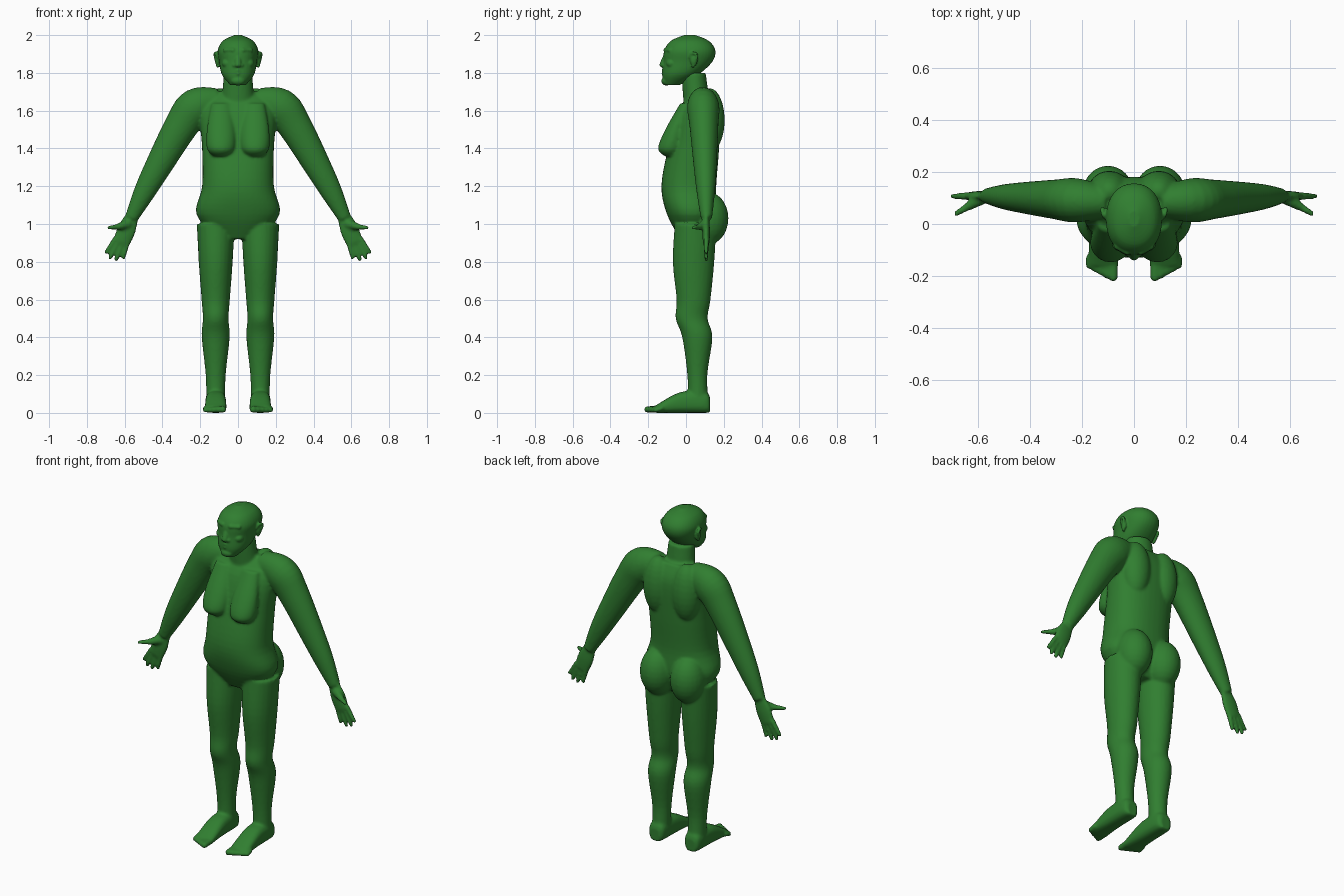
import bpy, bmesh, math
from mathutils import Vector, Matrix

cube = bpy.data.objects.get("Cube")
if cube:
    bpy.data.objects.remove(cube, do_unlink=True)

skin = bpy.data.materials.new("green_skin")
skin.use_nodes = True
color = (0.03, 0.21, 0.03, 1)
skin.diffuse_color = color
skin.node_tree.nodes["Principled BSDF"].inputs["Base Color"].default_value = color

X, Y, Z = Vector((1, 0, 0)), Vector((0, 1, 0)), Vector((0, 0, 1))


def catmull_rom(p, q, r, s, t):
    return q + t * (r - p + t * (2 * p - 5 * q + 4 * r - s + t * (3 * q - p - 3 * r + s))) / 2


def spline(stations, steps=5):
    """Smooth path through stations of (x, y, z, half width, half depth)."""
    padded = [stations[0], *stations, stations[-1]]
    out = []
    for group in zip(padded, padded[1:], padded[2:], padded[3:]):
        for step in range(steps):
            out.append([catmull_rom(*values, step / steps) for values in zip(*group)])
    return out + [stations[-1]]


def signed_power(value, exponent):
    return math.copysign(abs(value) ** exponent, value)


def loft(bm, stations, side=X, along=None, power=2, mirror=False, sides=24):
    """Closed tube of superelliptic rings; mirror adds the other side."""
    rings = spline(stations)
    centers = [Vector(ring[:3]) for ring in rings]
    last = len(rings) - 1
    for sign in ((1, -1) if mirror else (1,)):
        loops = []
        for i, (center, ring) in enumerate(zip(centers, rings)):
            width, depth = ring[3:]
            tangent = along or (centers[min(i + 1, last)] - centers[max(i - 1, 0)]).normalized()
            u = (side - tangent * side.dot(tangent)).normalized()
            v = tangent.cross(u)
            loop = []
            for k in range(sides):
                angle = math.tau * k / sides
                p = (center + u * width * signed_power(math.cos(angle), 2 / power)
                     + v * depth * signed_power(math.sin(angle), 2 / power))
                loop.append(bm.verts.new((p.x * sign, p.y, p.z)))
            loops.append(loop)
        for lower, upper in zip(loops, loops[1:]):
            for k in range(sides):
                bm.faces.new((lower[k - 1], lower[k], upper[k], upper[k - 1]))
        bm.faces.new(loops[0])
        bm.faces.new(loops[-1])


def upright(bm, x, profile, **options):
    """Loft of level rings from a profile of (z, y, half width, half depth)."""
    loft(bm, [(x, y, z, width, depth) for z, y, width, depth in profile], along=Z, **options)


def blob(bm, center, radii, mirror=False):
    for sign in ((1, -1) if mirror else (1,)):
        place = Matrix.Translation((center[0] * sign, center[1], center[2]))
        bmesh.ops.create_uvsphere(bm, u_segments=24, v_segments=14, radius=1,
                                  matrix=place @ Matrix.Diagonal((*radii, 1)))


def digit(bm, start, end, start_radius, end_radius):
    """Mirrored pair of round-ended fingers, toes, lids or lips."""
    start, end = Vector(start), Vector(end)
    side = X if abs((end - start).normalized().y) > 0.7 else Y
    ends = ((start, start_radius), (end, end_radius))
    loft(bm, [(*point, radius, radius) for point, radius in ends], side=side, mirror=True, sides=12)
    for point, radius in ends:
        blob(bm, point, (radius, radius, radius), mirror=True)


def finish(bm, name, voxel, smoothing):
    """Fuse the overlapping parts into one smooth skin."""
    bmesh.ops.recalc_face_normals(bm, faces=bm.faces)
    mesh = bpy.data.meshes.new(name)
    bm.to_mesh(mesh)
    bm.free()
    mesh.materials.append(skin)
    ob = bpy.data.objects.new(name, mesh)
    bpy.context.scene.collection.objects.link(ob)
    fuse = ob.modifiers.new("fuse", 'REMESH')
    fuse.mode, fuse.voxel_size, fuse.use_smooth_shade = 'VOXEL', voxel, True
    soften = ob.modifiers.new("soften", 'SMOOTH')
    soften.factor, soften.iterations = 0.5, smoothing


# Torso and neck
body = bmesh.new()
upright(body, 0, [(1.7, .09, .13, .05), (1.6, .07, .2, .11), (1.4, .04, .19, .135),
                  (1.2, .015, .19, .145), (1.05, .03, .22, .13), (.92, .04, .1, .07)],
        power=2.3, sides=40)
upright(body, 0, [(1.6, .06, .09, .07), (1.8, .04, .075, .065)])

# Chest, shoulder blades and buttocks
upright(body, .09, [(1.64, 0, .05, .03), (1.5, -.055, .075, .055), (1.4, -.08, .075, .068),
                    (1.36, -.08, .04, .035)], mirror=True)
blob(body, (.095, .125, 1.55), (.085, .08, .17), mirror=True)
blob(body, (.1, .115, 1.03), (.1, .11, .14), mirror=True)

# Legs and knees
leg_x = .118
upright(body, leg_x, [(1, .05, .1, .11), (.8, .04, .09, .11), (.6, .04, .075, .09),
                      (.5, .03, .068, .085), (.4, .06, .074, .08), (.2, .06, .053, .053),
                      (.05, .065, .05, .055)], mirror=True)
blob(body, (leg_x, 0, .515), (.05, .05, .05), mirror=True)

# Feet rest on the ground, so each ring is as high as its half depth
foot = [(.128, .03, .04), (.1, .05, .055), (-.03, .055, .055), (-.16, .058, .02)]
loft(body, [(leg_x, y, height, width, height) for y, width, height in foot],
     along=-Y, power=2.7, mirror=True)
for i in range(5):
    x, radius = .08 + .023 * i, .018 - .001 * i
    digit(body, (x, -.13, .024), (x, -.205 + .011 * i, radius), radius, radius)

# Arms lean slightly backwards towards the hand
arm = [(.1, 1.65, .07), (.22, 1.62, .1), (.3, 1.52, .09), (.43, 1.29, .07),
       (.5, 1.16, .056), (.565, 1.03, .035)]
loft(body, [(x, .08 + x / 20, z, .85 * radius, radius) for x, z, radius in arm],
     side=Y, mirror=True)

# Palm, thumb and fanned fingers
hand_y = .107
palm = [(.56, 1.04, .036), (.59, .97, .05), (.617, .9, .045)]
loft(body, [(x, hand_y, z, .4 * radius, radius) for x, z, radius in palm], side=Y, mirror=True)
thumb_joint = (.635, .07, .985)
digit(body, (.585, .1, 1), thumb_joint, .026, .018)
digit(body, thumb_joint, (.685, .04, .98), .016, .011)
first_knuckle, last_knuckle = Vector((.65, hand_y, .92)), Vector((.585, hand_y, .905))
for i in range(4):
    t = i / 3
    knuckle = first_knuckle.lerp(last_knuckle, t)
    angle = .6 - .35 * t
    length = .085 + .025 * math.sin(math.pi * t)
    tip = knuckle + length * Vector((math.sin(angle), 0, -math.cos(angle)))
    digit(body, knuckle, tip, .015, .011)
finish(body, "body", voxel=.008, smoothing=5)

# Skull and chin
head = bmesh.new()
upright(head, 0, [(1.735, -.075, .04, .04), (1.79, -.03, .085, .095), (1.86, .01, .1, .13),
                  (1.92, .02, .107, .135), (1.97, .02, .08, .1), (2, .02, .02, .03)],
        power=2.2, sides=40)
blob(head, (0, -.105, 1.757), (.038, .026, .024))

# Nose, nostrils and cheeks
upright(head, 0, [(1.9, -.105, .013, .012), (1.845, -.125, .017, .015), (1.83, -.12, .012, .012)])
blob(head, (.018, -.117, 1.84), (.012, .012, .011), mirror=True)
blob(head, (.055, -.075, 1.85), (.03, .03, .026), mirror=True)

# Brows, upper lids and lower lids
for z, radius in ((1.92, .013), (1.9, .008), (1.885, .008)):
    digit(head, (.026, -.107, z), (.066, -.085, z), radius, radius)

# Lips
blob(head, (0, -.1, 1.805), (.045, .026, .024))
for z in (1.813, 1.795):
    digit(head, (0, -.121, z), (.03, -.112, 1.804), .009, .005)

# Ears and their rims
blob(head, (.108, .042, 1.87), (.014, .02, .036), mirror=True)
rim = [(.104, .02, 1.88), (.118, .035, 1.905), (.122, .058, 1.89), (.106, .034, 1.83)]
loft(head, [(*point, .008, .008) for point in rim], mirror=True, sides=12)
finish(head, "head", voxel=.005, smoothing=3)
